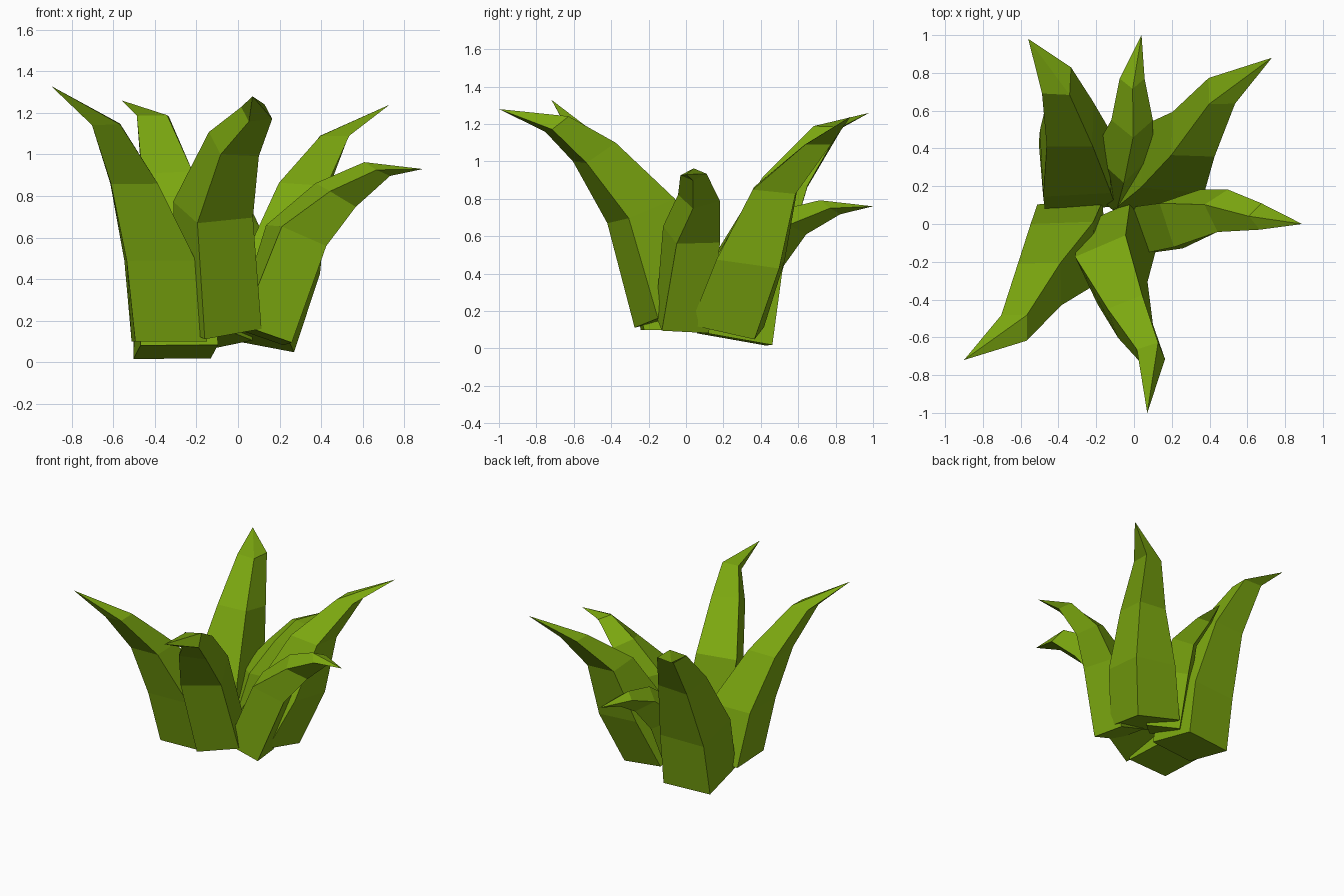
import bpy, bmesh
from math import cos, sin, radians
from mathutils import Vector

if "Cube" in bpy.data.objects:
    bpy.data.objects.remove(bpy.data.objects["Cube"])

green = bpy.data.materials.new("leaf_green")
green.diffuse_color = (0.20, 0.39, 0.005, 1)
green.use_nodes = True
green.node_tree.nodes["Principled BSDF"].inputs["Base Color"].default_value = green.diffuse_color

TAPER = (1.0, 0.96, 0.65, 0.39)  # half-diagonal of the four-sided section
UP = Vector((0, 0, 1))


def leaf(name, size, yaws, leans, path):
    """Four-sided tapering leaf swept along a path, ending in a point.
    yaws: keel direction at base and tip; leans: how far sections tilt with the path."""
    pts = [Vector(p) for p in path]
    bm = bmesh.new()
    rings = []
    for i, taper in enumerate(TAPER):
        f = i / 3
        tangent = (pts[i + 1] - pts[max(i - 1, 0)]).normalized()
        axis = UP.lerp(tangent, leans[0] + (leans[1] - leans[0]) * f).normalized()
        yaw = radians(yaws[0] + (yaws[1] - yaws[0]) * f)
        keel = Vector((cos(yaw), sin(yaw), 0))
        u = (keel - axis * keel.dot(axis)).normalized()
        v = axis.cross(u)
        r = size * taper
        rings.append([bm.verts.new(pts[i] + d * r) for d in (u, v, -u, -v)])
    tip = bm.verts.new(pts[-1])
    bm.faces.new(rings[0][::-1])
    for a, b in zip(rings, rings[1:]):
        for j in range(4):
            k = (j + 1) % 4
            bm.faces.new((a[j], a[k], b[k], b[j]))
    for j in range(4):
        bm.faces.new((rings[-1][j], rings[-1][(j + 1) % 4], tip))
    bmesh.ops.recalc_face_normals(bm, faces=bm.faces)
    me = bpy.data.meshes.new(name)
    bm.to_mesh(me)
    bm.free()
    me.materials.append(green)
    bpy.context.collection.objects.link(bpy.data.objects.new(name, me))


# Each leaf: size, keel directions, section leans, centre line
leaf("leaf_front_left", 0.245, (228, 225), (0, .05),
     [(-.33, -.06, .1), (-.375, -.16, .49), (-.5, -.32, .86), (-.635, -.55, 1.145), (-.9, -.72, 1.33)])
leaf("leaf_front", 0.215, (251, 251), (1, .55),
     [(-.09, -.08, .17), (-.12, -.24, .735), (-.02, -.49, 1.05), (.09, -.69, 1.2), (.07, -1.0, 1.28)])
leaf("leaf_right", 0.18, (-35, -3), (1, .4),
     [(.12, -.02, .13), (.28, .03, .61), (.47, .07, .805), (.67, .04, .93), (.89, 0, .93)])
leaf("leaf_back_right", 0.25, (38, 46), (.6, 0),
     [(.08, .22, .12), (.215, .345, .47), (.315, .475, .845), (.465, .705, 1.09), (.73, .88, 1.24)])
leaf("leaf_back", 0.17, (90, 90), (.8, .45),
     [(-.1, .22, .12), (-.06, .37, .5), (-.01, .55, .67), (-.01, .77, .755), (.04, 1.0, .76)])
leaf("leaf_back_left", 0.265, (140, 132), (1, .05),
     [(-.30, .26, .05), (-.31, .33, .45), (-.34, .53, .89), (-.41, .76, 1.185), (-.56, .98, 1.26)])
